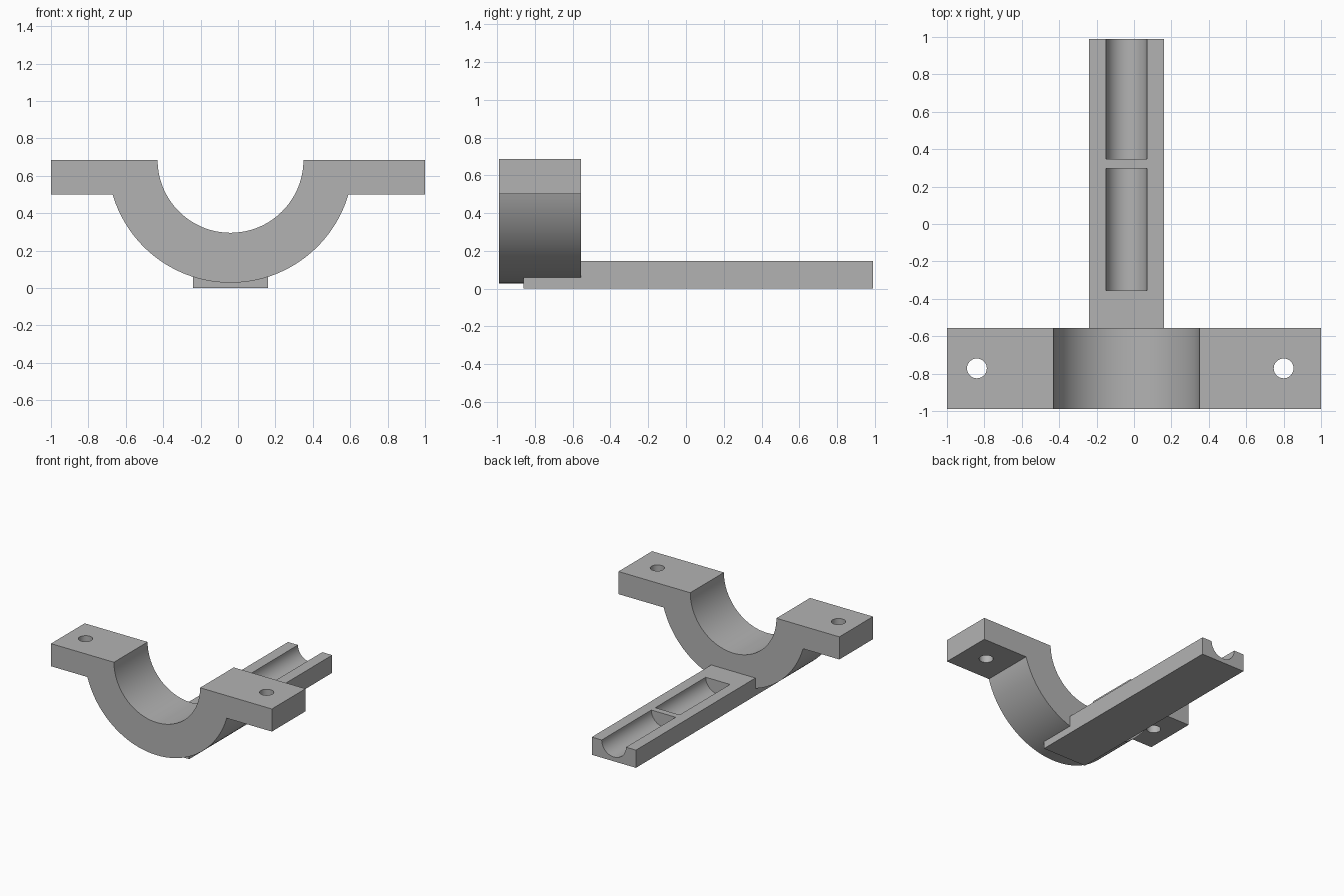
import bpy, bmesh, math

cube = bpy.data.objects.get("Cube")
if cube:
    bpy.data.objects.remove(cube, do_unlink=True)

CX = -0.04                      # axis of the saddle and arm
TOP = 0.685                     # height of the ears
R_IN, R_OUT = 0.39, 0.657
FRONT, BACK = -0.99, -0.555     # depth of the saddle

grey = bpy.data.materials.new("plain_grey")
grey.use_nodes = True
colour = (0.45, 0.45, 0.45, 1)
grey.diffuse_color = colour
grey.node_tree.nodes["Principled BSDF"].inputs["Base Color"].default_value = colour


def prism(name, profile, y0, y1):
    """Extrude an x-z profile from y0 to y1."""
    bm = bmesh.new()
    face = bm.faces.new([bm.verts.new((x, y0, z)) for x, z in profile])
    ext = bmesh.ops.extrude_face_region(bm, geom=[face])
    moved = [v for v in ext["geom"] if isinstance(v, bmesh.types.BMVert)]
    bmesh.ops.translate(bm, verts=moved, vec=(0, y1 - y0, 0))
    bmesh.ops.recalc_face_normals(bm, faces=bm.faces)
    mesh = bpy.data.meshes.new(name)
    bm.to_mesh(mesh)
    bm.free()
    obj = bpy.data.objects.new(name, mesh)
    bpy.context.collection.objects.link(obj)
    mesh.materials.append(grey)
    return obj


def arc(cz, r, a0, a1, n):
    """Points on a circle about the part axis."""
    angles = [a0 + (a1 - a0) * i / n for i in range(n + 1)]
    return [(CX + r * math.cos(a), cz + r * math.sin(a)) for a in angles]


def combine(target, tool, operation):
    """Apply a boolean and discard its tool."""
    mod = target.modifiers.new(operation.lower(), "BOOLEAN")
    mod.operation, mod.solver, mod.object = operation, "EXACT", tool
    bpy.ops.object.select_all(action="DESELECT")
    bpy.context.view_layer.objects.active = target
    target.select_set(True)
    bpy.ops.object.modifier_apply(modifier=mod.name)
    bpy.data.objects.remove(tool, do_unlink=True)


# Half-round saddle with a flat ear on each side
ear_bottom = 0.5
lip = math.asin((TOP - ear_bottom) / R_OUT)
profile = arc(TOP, R_IN, math.pi, 2 * math.pi, 64)
profile += [(1, TOP), (1, ear_bottom)]
profile += arc(TOP, R_OUT, -lip, lip - math.pi, 64)
profile += [(-1, ear_bottom), (-1, TOP)]
bracket = prism("saddle_bracket", profile, FRONT, BACK)

# Bolt holes through the ears
for side in (-1, 1):
    bpy.ops.mesh.primitive_cylinder_add(
        vertices=40, radius=0.053, depth=0.6,
        location=(CX / 2 + side * 0.82, -0.772, 0.6))
    hole = bpy.context.object
    hole.hide_render = True
    hole.data.materials.append(grey)
    combine(bracket, hole, "DIFFERENCE")

# Long arm with two round-bottomed troughs, the rear one open-ended
arm_top = 0.145
left, right = CX - 0.2, CX + 0.2
arm = prism("arm", [(left, 0), (right, 0), (right, arm_top), (left, arm_top)],
            -0.86, 0.99)
for y0, y1 in ((-0.355, 0.297), (0.348, 1.1)):
    trough = arc(arm_top, 0.11, math.pi, 2 * math.pi, 32)
    trough += [(CX + 0.11, 0.3), (CX - 0.11, 0.3)]
    cutter = prism("trough_cutter", trough, y0, y1)
    cutter.hide_render = True
    combine(arm, cutter, "DIFFERENCE")

# Join the arm to the underside of the saddle
combine(bracket, arm, "UNION")
bpy.ops.object.shade_smooth_by_angle(angle=math.radians(25))
